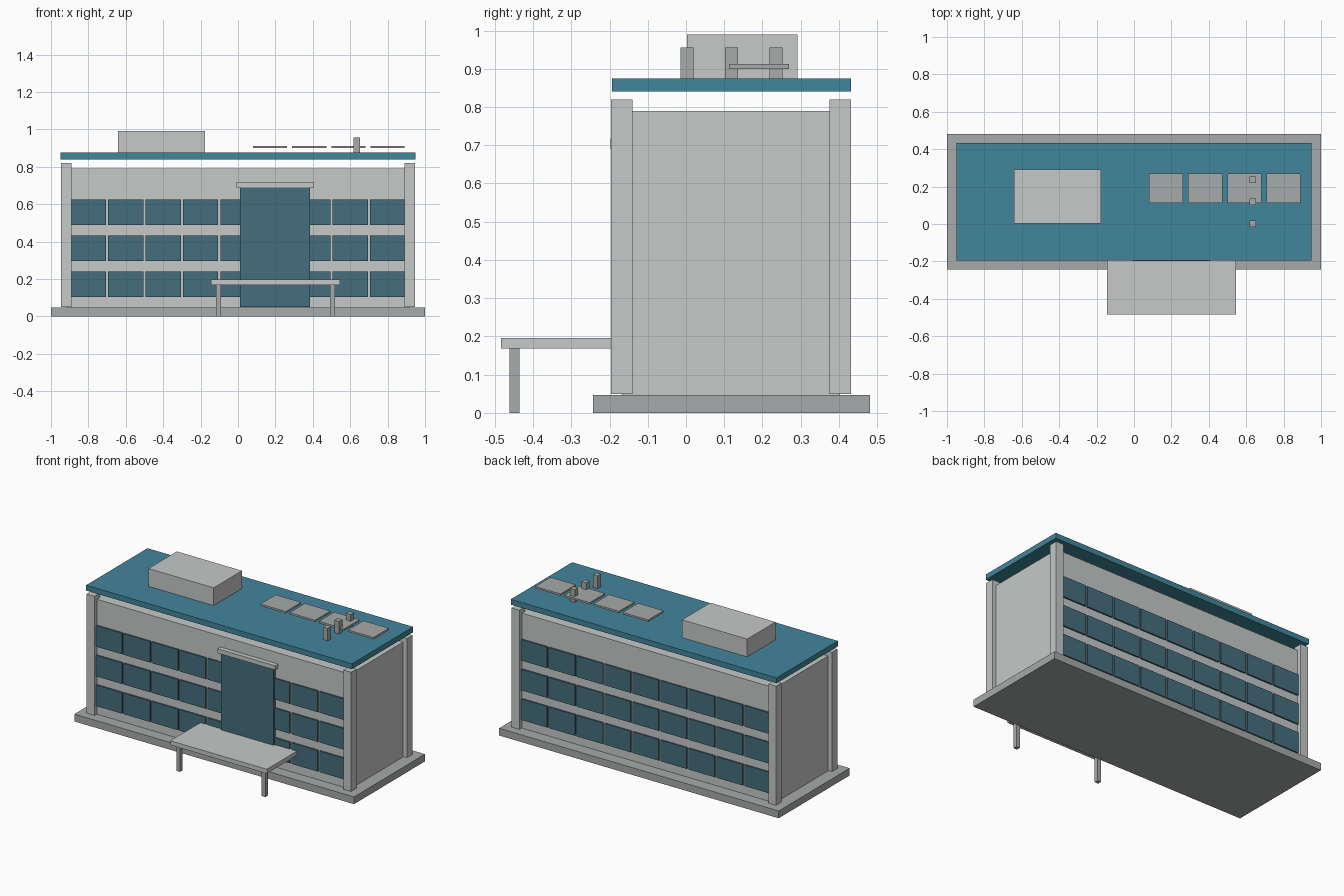
import bpy
import bmesh

cube = bpy.data.objects.get("Cube")
if cube:
    bpy.data.objects.remove(cube, do_unlink=True)


def material(name, rgb):
    mat = bpy.data.materials.new(name)
    mat.use_nodes = True
    mat.diffuse_color = (*rgb, 1)
    mat.node_tree.nodes["Principled BSDF"].inputs["Base Color"].default_value = (*rgb, 1)
    return mat


LIGHT = material("light concrete", (0.57, 0.585, 0.58))
GREY = material("grey concrete", (0.39, 0.405, 0.405))
TEAL = material("teal roof", (0.053, 0.235, 0.33))
GLASS = material("blue glass", (0.06, 0.155, 0.205))


def boxes(name, mat, extents):
    """One object made of boxes, each given as x, y and z ranges."""
    bm = bmesh.new()
    for ranges in extents:
        corners = bmesh.ops.create_cube(bm, size=1)["verts"]
        for v in corners:
            v.co = [lo + (c + 0.5) * (hi - lo) for c, (lo, hi) in zip(v.co, ranges)]
    mesh = bpy.data.meshes.new(name)
    bm.to_mesh(mesh)
    bm.free()
    mesh.materials.append(mat)
    obj = bpy.data.objects.new(name, mesh)
    bpy.context.collection.objects.link(obj)
    return obj


def around(centre, width):
    return (centre - width / 2, centre + width / 2)


# Ground slab and main block
FRONT, BACK, SIDE, FLOOR = -0.168, 0.403, 0.918, 0.05
boxes("base_slab", GREY, [((-1, 1), (-0.243, 0.481), (0, 0.047))])
boxes("building_body", LIGHT, [((-SIDE, SIDE), (FRONT, BACK), (0.047, 0.79))])

# Corner pillars
boxes("corner_pillars", LIGHT,
      [(around(x, 0.056), around(y, 0.056), (FLOOR, 0.82))
       for x in (-SIDE, SIDE) for y in (FRONT, BACK)])

# Three storeys of nine panes on the front and back
for name, wall in (("front_windows", FRONT), ("back_windows", BACK)):
    boxes(name, GLASS,
          [(around(0.2 * col, 0.188), around(wall, 0.02), around(0.172 + 0.192 * row, 0.136))
           for col in range(-4, 5) for row in range(3)])

# Entrance glazing with its cap
boxes("entrance_glass", GLASS, [((0.01, 0.386), (-0.19, FRONT), (FLOOR, 0.69))])
boxes("entrance_cap", LIGHT, [((-0.008, 0.405), (-0.198, FRONT), (0.69, 0.718))])

# Entrance canopy on two legs
boxes("canopy", LIGHT, [((-0.145, 0.545), (-0.484, FRONT), (0.168, 0.196))])
boxes("canopy_legs", GREY,
      [(around(x, 0.026), around(-0.448, 0.026), (0, 0.168)) for x in (-0.105, 0.505)])

# Roof and rooftop equipment
boxes("roof", TEAL, [((-0.95, 0.95), (-0.194, 0.432), (0.84, 0.875))])
boxes("plant_room", LIGHT, [((-0.642, -0.176), (0.003, 0.292), (0.875, 0.99))])
boxes("roof_panels", GREY,
      [(around(0.172 + 0.209 * i, 0.182), (0.113, 0.27), (0.9, 0.912)) for i in range(4)])
boxes("roof_vents", GREY,
      [(around(0.635, 0.034), around(0.002 + 0.117 * i, 0.034), (0.875, 0.956))
       for i in range(3)])
